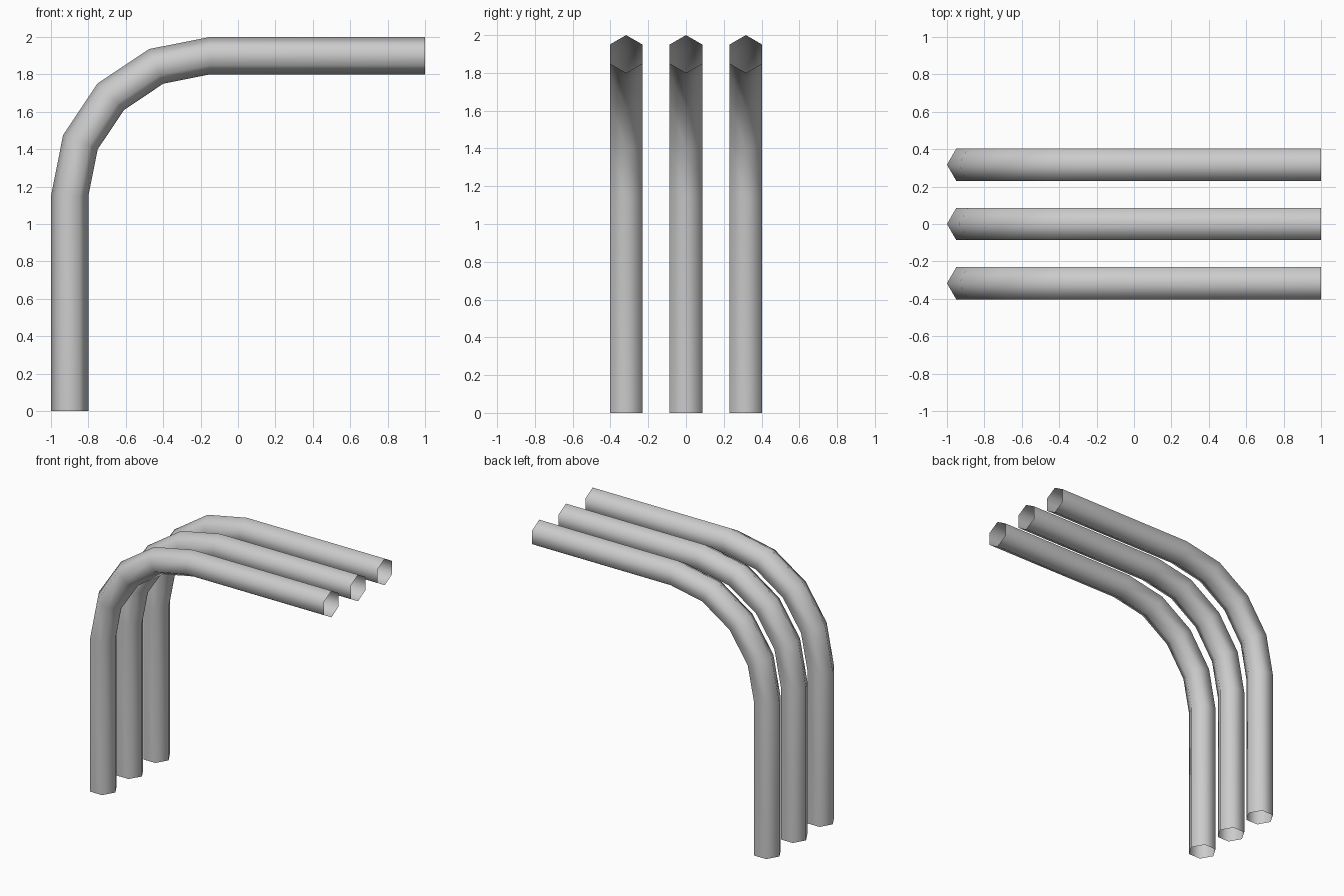
import bpy, bmesh
from math import sin, cos, pi
from mathutils import Vector

cube = bpy.data.objects.get("Cube")
if cube:
    bpy.data.objects.remove(cube, do_unlink=True)

SIDES, RADIUS = 6, 0.1
BEND_CENTRE = Vector((-0.15, 0, 1.15))
BEND_RADIUS, BEND_STEPS = 0.75, 4
SPACING = 0.317

# Plain grey for all pipes
grey = bpy.data.materials.new("pipe_grey")
grey.use_nodes = True
colour = (0.6, 0.6, 0.6, 1)
grey.diffuse_color = colour
grey.node_tree.nodes["Principled BSDF"].inputs["Base Color"].default_value = colour


def pipe_path():
    """Centre points and outward directions: upright, quarter bend, level run."""
    path = []
    for i in range(BEND_STEPS + 1):
        a = pi / 2 * i / BEND_STEPS
        out = Vector((-cos(a), 0, sin(a)))
        path.append((BEND_CENTRE + out * BEND_RADIUS, out))
    foot, tip = path[0][0].copy(), path[-1][0].copy()
    foot.z, tip.x = 0, 1
    return [(foot, path[0][1])] + path + [(tip, path[-1][1])]


def make_pipe(name, y):
    """Open-ended hexagonal tube swept along the path."""
    bm = bmesh.new()
    side = Vector((0, 1, 0))
    rings = []
    for centre, out in pipe_path():
        ring = []
        for k in range(SIDES):
            a = 2 * pi * k / SIDES
            ring.append(bm.verts.new(centre + side * y + RADIUS * (cos(a) * out + sin(a) * side)))
        rings.append(ring)
    for low, high in zip(rings, rings[1:]):
        for k in range(SIDES):
            n = (k + 1) % SIDES
            bm.faces.new((low[k], high[k], high[n], low[n])).smooth = True
    mesh = bpy.data.meshes.new(name)
    bm.to_mesh(mesh)
    bm.free()
    mesh.materials.append(grey)
    obj = bpy.data.objects.new(name, mesh)
    bpy.context.collection.objects.link(obj)


for name, row in (("front_pipe", -1), ("middle_pipe", 0), ("back_pipe", 1)):
    make_pipe(name, row * SPACING)
